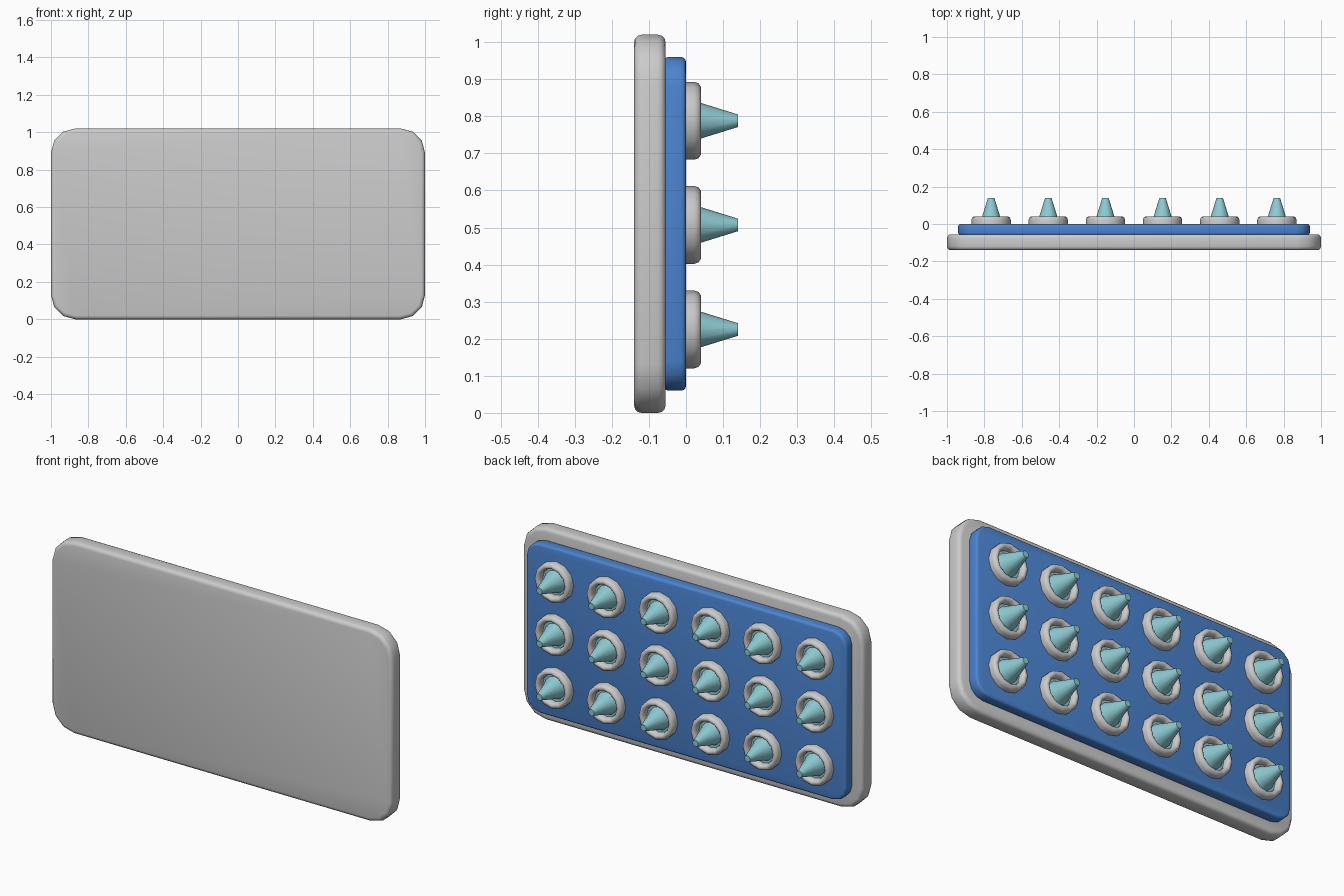
import bpy, bmesh, math

if "Cube" in bpy.data.objects:
    bpy.data.objects.remove(bpy.data.objects["Cube"])


def material(name, rgb):
    m = bpy.data.materials.new(name)
    m.diffuse_color = (*rgb, 1)
    m.use_nodes = True
    m.node_tree.nodes["Principled BSDF"].inputs["Base Color"].default_value = m.diffuse_color
    return m


def finish(bm, name, mat=None, angle=40):
    bmesh.ops.recalc_face_normals(bm, faces=bm.faces)
    mesh = bpy.data.meshes.new(name)
    bm.to_mesh(mesh)
    bm.free()
    ob = bpy.data.objects.new(name, mesh)
    bpy.context.collection.objects.link(ob)
    if mat:
        mesh.materials.append(mat)
    bpy.ops.object.select_all(action='DESELECT')
    ob.select_set(True)
    bpy.context.view_layer.objects.active = ob
    bpy.ops.object.shade_smooth_by_angle(angle=math.radians(angle))
    return ob


def plate(name, half_x, z0, z1, y0, y1, radius, edge, mat=None):
    # rounded rectangle extruded along y, with softened rims
    bm = bmesh.new()
    outline = []
    n = 3
    corners = [(1, z1 - radius, 0), (-1, z1 - radius, 90),
               (-1, z0 + radius, 180), (1, z0 + radius, 270)]
    for sx, cz, start in corners:
        for i in range(n + 1):
            a = math.radians(start + 90 * i / n)
            outline.append((sx * (half_x - radius) + radius * math.cos(a), y0,
                            cz + radius * math.sin(a)))
    face = bm.faces.new([bm.verts.new(p) for p in outline])
    ext = bmesh.ops.extrude_face_region(bm, geom=[face])
    for v in ext['geom']:
        if isinstance(v, bmesh.types.BMVert):
            v.co.y = y1
    bmesh.ops.recalc_face_normals(bm, faces=bm.faces)
    rims = [e for e in bm.edges if abs(e.verts[0].co.y - e.verts[1].co.y) < 1e-5]
    bmesh.ops.bevel(bm, geom=rims, offset=edge, segments=3, profile=0.5,
                    affect='EDGES')
    return finish(bm, name, mat)


def lathe(name, profile, sides, x, z, mat=None, closed=False):
    # profile of (radius, y) turned about the y axis
    bm = bmesh.new()
    rings = []
    for r, y in profile:
        rings.append([bm.verts.new((x + r * math.cos(2 * math.pi * i / sides), y,
                                    z + r * math.sin(2 * math.pi * i / sides)))
                      for i in range(sides)])
    pairs = list(zip(rings, rings[1:]))
    if closed:
        pairs.append((rings[-1], rings[0]))
    else:
        bm.faces.new(rings[0])
        bm.faces.new(rings[-1])
    for a, b in pairs:
        for i in range(sides):
            j = (i + 1) % sides
            bm.faces.new((a[i], a[j], b[j], b[i]))
    return finish(bm, name, mat, 50)


blue = material("blue", (0.07, 0.23, 0.63))
cyan = material("cyan", (0.27, 0.60, 0.65))

# housing and coloured panel
plate("back_plate", 1.0, 0.0, 1.02, -0.14, -0.055, 0.13, 0.02)
plate("front_panel", 0.94, 0.06, 0.96, -0.06, 0.0, 0.08, 0.013, blue)

# grid of collars with tapered studs
collar = [(0.105, -0.005), (0.105, 0.022), (0.101, 0.034), (0.092, 0.04),
          (0.084, 0.04), (0.076, 0.034), (0.072, 0.022), (0.072, -0.005)]
stud = [(0.078, -0.005), (0.078, 0.008), (0.06, 0.008), (0.048, 0.04), (0.017, 0.14)]
for row, z in enumerate((0.225, 0.507, 0.788)):
    for col in range(6):
        x = (col - 2.5) * 0.3055
        lathe(f"collar_{row}_{col}", collar, 12, x, z, closed=True)
        lathe(f"stud_{row}_{col}", stud, 12, x, z, cyan)
